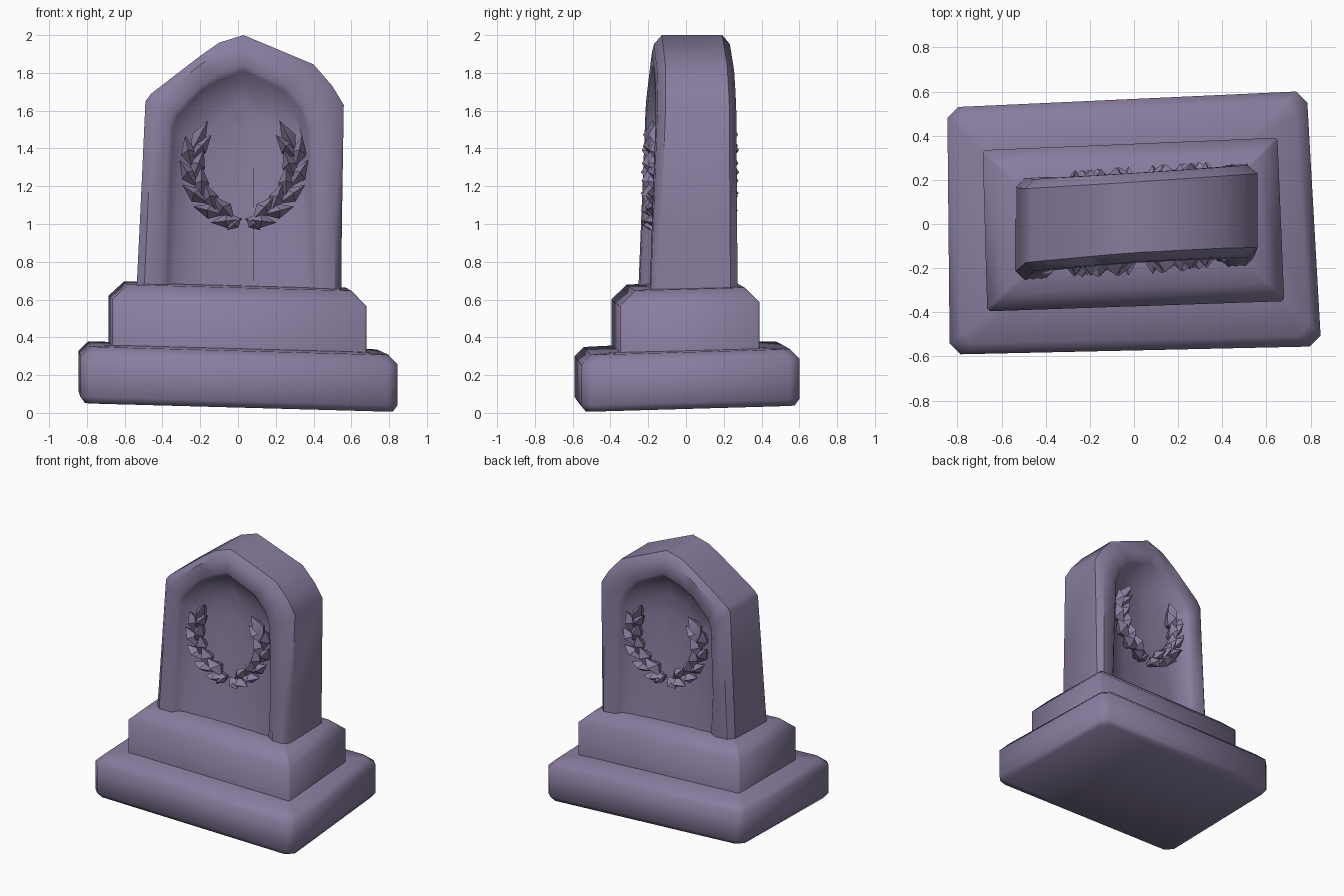
import bpy, bmesh, math

cube = bpy.data.objects.get("Cube")
if cube:
    bpy.data.objects.remove(cube, do_unlink=True)

stone_mat = bpy.data.materials.new("purple_grey_stone")
stone_mat.use_nodes = True
COLOUR = (0.25, 0.205, 0.345, 1)
stone_mat.diffuse_color = COLOUR
bsdf = stone_mat.node_tree.nodes["Principled BSDF"]
bsdf.inputs["Base Color"].default_value = COLOUR
bsdf.inputs["Roughness"].default_value = 0.9


def finish(name, bm, angle):
    bmesh.ops.recalc_face_normals(bm, faces=bm.faces)
    mesh = bpy.data.meshes.new(name)
    bm.to_mesh(mesh)
    bm.free()
    mesh.materials.append(stone_mat)
    obj = bpy.data.objects.new(name, mesh)
    bpy.context.collection.objects.link(obj)
    bpy.ops.object.select_all(action="DESELECT")
    obj.select_set(True)
    bpy.context.view_layer.objects.active = obj
    bpy.ops.object.shade_smooth_by_angle(angle=math.radians(angle))
    return obj


def loft(name, rings, angle=40):
    """Skin a stack of equal closed rings and cap both ends."""
    bm = bmesh.new()
    loops = [[bm.verts.new(p) for p in ring] for ring in rings]
    for a, b in zip(loops, loops[1:]):
        for i in range(len(a)):
            j = (i + 1) % len(a)
            bm.faces.new((a[i], a[j], b[j], b[i]))
    bm.faces.new(loops[0])
    bm.faces.new(loops[-1])
    return finish(name, bm, angle)


# Stepped plinth: skewed slabs on slightly tilted ground
def slab(name, corners, steps, cut):
    rings = []
    for inset, height in steps:
        ring = []
        for i, (x, y) in enumerate(corners):
            sx, sy = math.copysign(1, x), math.copysign(1, y)
            x, y = x - sx * inset, y - sy * inset
            pair = [(x - sx * cut, y), (x, y - sy * cut)]
            if i % 2 == 0:
                pair.reverse()
            ring += [(px, py, height + 0.043 - 0.028 * px + 0.027 * py) for px, py in pair]
        rings.append(ring)
    return loft(name, rings, 50)


slab("lower_plinth",
     [(-0.835, -0.59), (0.845, -0.555), (0.785, 0.6), (-0.845, 0.53)],
     [(0.025, 0), (0, 0.035), (0, 0.25), (0.05, 0.30), (0.25, 0.31)], 0.05)
slab("upper_plinth",
     [(-0.665, -0.395), (0.68, -0.35), (0.65, 0.39), (-0.685, 0.335)],
     [(0, 0.25), (0, 0.55), (0.08, 0.628), (0.2, 0.635)], 0.012)


# Headstone: yawed and tapering, with a pointed recess on both faces
def place(x, z, side, depth):
    """Point on a face of the headstone, sunk by depth."""
    rise = (z - 0.65) / 1.35
    half = 0.23 - 0.03 * rise
    return (x, 0.01 + 0.065 * x + 0.02 * rise + side * (half - depth), z)


OUTER = [(-0.545, 0.5), (-0.52, 1.0), (-0.49, 1.65), (-0.46, 1.69), (-0.2, 1.89),
         (-0.1, 1.96), (0.03, 2.0), (0.4, 1.845), (0.5, 1.73), (0.56, 1.63),
         (0.55, 1.0), (0.545, 0.5)]
INNER = [(-0.38, 0.5), (-0.365, 1.0), (-0.345, 1.5), (-0.32, 1.57), (-0.19, 1.71),
         (-0.1, 1.76), (0.03, 1.81), (0.24, 1.71), (0.33, 1.61), (0.37, 1.5),
         (0.39, 1.0), (0.41, 0.5)]


def blend(t):
    return [(a + (c - a) * t, b + (d - b) * t) for (a, b), (c, d) in zip(OUTER, INNER)]


def shrink(tx, tz):
    """Pull the recess outline towards its spine, keeping its foot buried."""
    return [(x + (0.03 - x) * tx, z + (1.25 - z) * tz if z > 0.6 else z) for x, z in INNER]


def half_rings(side):
    rings = [[place(x, z, side, 0.04) for x, z in OUTER],
             [place(x, z, side, 0) for x, z in blend(0.25)],
             [place(x, z, side, 0) for x, z in blend(0.85)],
             [place(x, z, side, 0.02) for x, z in INNER]]
    for tx, tz, depth in ((0.1, 0.1, 0.075), (0.45, 0.3, 0.1), (0.85, 0.5, 0.125)):
        rings.append([place(x, z, side, depth if z > 0.6 else 0.03)
                      for x, z in shrink(tx, tz)])
    return rings


loft("headstone", half_rings(1)[::-1] + half_rings(-1), 42)


# Laurel wreath: two branches of faceted leaves in each recess
def leaf(bm, side, x, z, angle, length, width):
    ca, sa = math.cos(angle), math.sin(angle)

    def vert(along, across, depth):
        return bm.verts.new(place(x + along * ca - across * sa,
                                  z + along * sa + across * ca, side, depth))
    outline = [vert(-length * 0.45, 0, 0.04), vert(0, width / 2, 0.045),
               vert(length * 0.55, 0, 0.02), vert(0, -width / 2, 0.045)]
    crest, root = vert(length * 0.1, 0, -0.025), vert(0, 0, 0.13)
    for i in range(4):
        a, b = outline[i], outline[(i + 1) % 4]
        bm.faces.new((a, b, crest))
        bm.faces.new((b, a, root))


def wreath(name, side):
    bm = bmesh.new()
    for mirror in (-1, 1):
        def branch_leaf(degrees, splay, offset, length, width):
            phi = math.radians(degrees)
            r = 0.27 + offset
            x = r * math.sin(phi)
            z = 1.32 - (r + 0.02) * math.cos(phi)
            angle = phi + math.radians(splay)
            if mirror < 0:
                angle = math.pi - angle
            leaf(bm, side, 0.03 + mirror * x, z, angle, length, width)
        for degrees in range(16, 105, 21):
            branch_leaf(degrees, -22, 0.025, 0.17, 0.085)
            branch_leaf(degrees + 8, 24, -0.025, 0.17, 0.085)
        branch_leaf(118, 0, 0.0, 0.19, 0.08)
        branch_leaf(9, -50, 0.03, 0.1, 0.06)
    finish(name, bm, 35)


wreath("front_wreath", -1)
wreath("back_wreath", 1)
